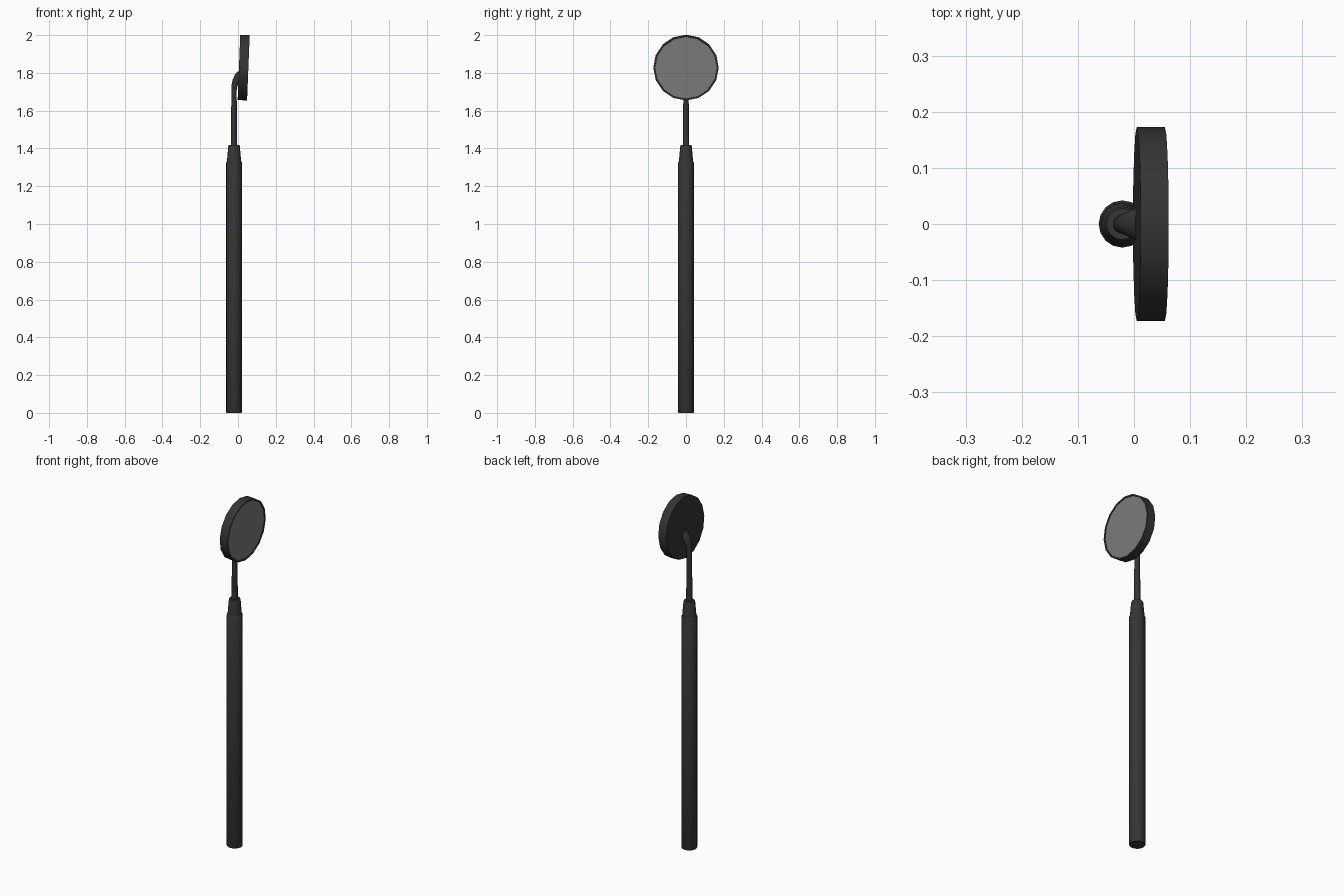
import bpy
import bmesh
from math import sin, cos, pi, radians
from mathutils import Vector

cube = bpy.data.objects.get("Cube")
if cube:
    bpy.data.objects.remove(cube)


def material(name, rgb, roughness):
    m = bpy.data.materials.new(name)
    m.use_nodes = True
    m.diffuse_color = (*rgb, 1)
    bsdf = m.node_tree.nodes["Principled BSDF"]
    bsdf.inputs["Base Color"].default_value = (*rgb, 1)
    bsdf.inputs["Roughness"].default_value = roughness
    return m


dark = material("dark metal", (0.035, 0.035, 0.035), 0.5)
glass = material("mirror grey", (0.2, 0.2, 0.2), 0.5)


def loft(name, rings, sides=16, last_cap=0):
    """Skin rings of (x, z, radius in the xz plane, radius in y, lean in degrees)."""
    bm = bmesh.new()
    loops = []
    for x, z, ru, rv, lean in rings:
        a = radians(lean)
        u = Vector((cos(a), 0, -sin(a)))
        v = Vector((0, 1, 0))
        centre = Vector((x, 0, z))
        loops.append([bm.verts.new(centre + u * ru * cos(t) + v * rv * sin(t))
                      for t in (2 * pi * i / sides for i in range(sides))])
    for low, high in zip(loops, loops[1:]):
        for i in range(sides):
            j = (i + 1) % sides
            bm.faces.new((low[i], low[j], high[j], high[i]))
    bm.faces.new(loops[0][::-1])
    bm.faces.new(loops[-1]).material_index = last_cap
    bmesh.ops.recalc_face_normals(bm, faces=bm.faces)
    mesh = bpy.data.meshes.new(name)
    bm.to_mesh(mesh)
    bm.free()
    mesh.materials.append(dark)
    mesh.materials.append(glass)
    obj = bpy.data.objects.new(name, mesh)
    bpy.context.collection.objects.link(obj)
    bpy.ops.object.select_all(action="DESELECT")
    obj.select_set(True)
    bpy.context.view_layer.objects.active = obj
    bpy.ops.object.shade_smooth_by_angle(angle=radians(30))
    return obj


axis_x = -0.021


def upright(profile):
    return [(axis_x, z, r, r, 0) for z, r in profile]


# Straight grip and the tapered collar above it
loft("handle", upright([(0, 0.04), (0.004, 0.042), (1.325, 0.042), (1.332, 0.038)]))
loft("collar", upright([(1.325, 0.038), (1.41, 0.031), (1.417, 0.028)]))

# Thin stem that bends and flares into the back of the head
loft("stem", upright([(1.41, 0.017), (1.69, 0.014)]) + [
    (axis_x, 1.725, 0.015, 0.016, 12),
    (-0.013, 1.752, 0.019, 0.02, 35),
    (0.001, 1.769, 0.029, 0.027, 55),
    (0.012, 1.775, 0.037, 0.033, 75),
])

# Round head, tipped slightly downwards, with a narrow rim around the glass
tilt = 92.3
head_centre = Vector((0.03, 0, 1.828))
normal = Vector((sin(radians(tilt)), 0, cos(radians(tilt))))
rings = []
for depth, r in ((-0.025, 0.173), (0.025, 0.173), (0.025, 0.165), (0.022, 0.164)):
    p = head_centre + normal * depth
    rings.append((p.x, p.z, r, r, tilt))
loft("mirror_head", rings, last_cap=1)
